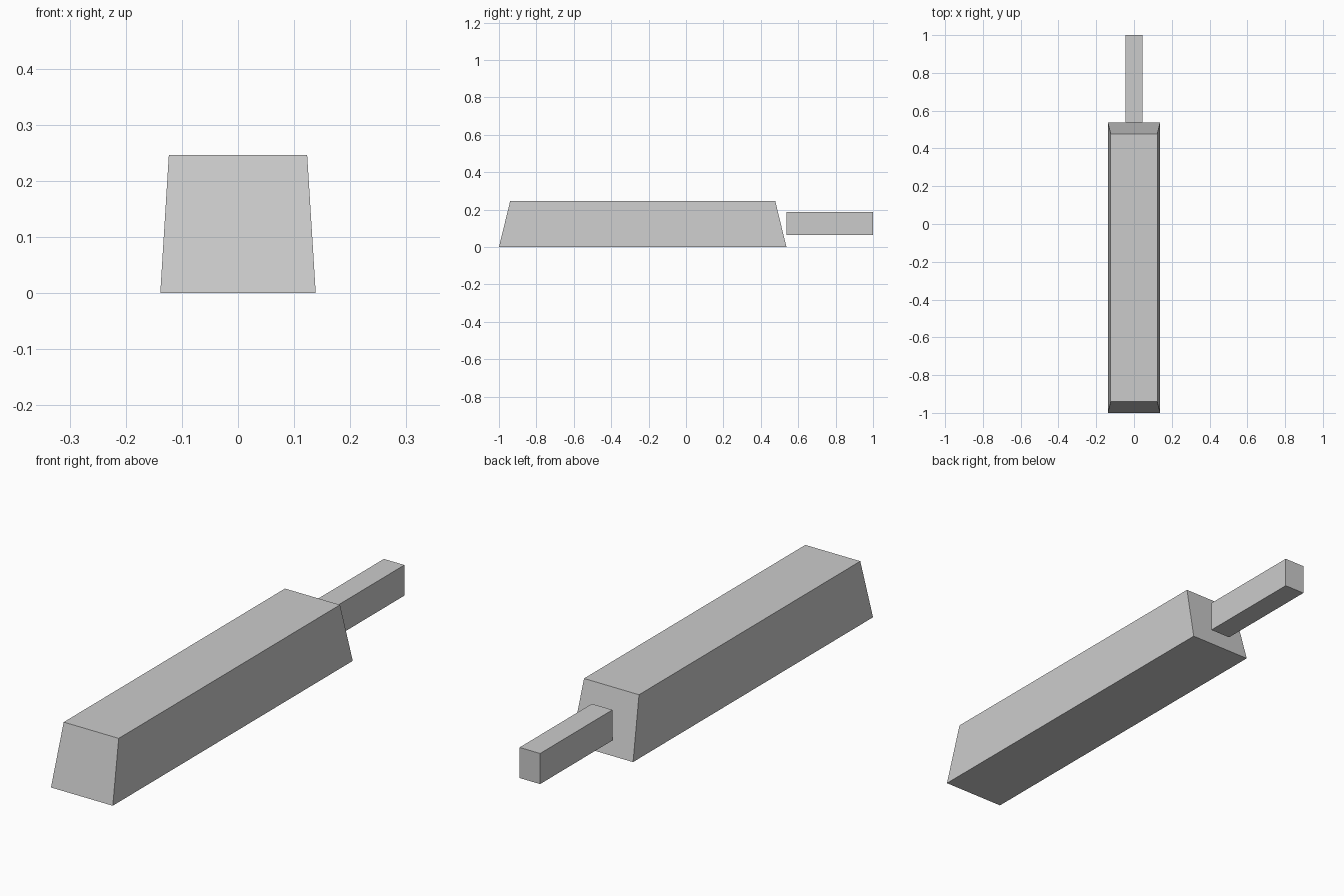
import bpy
import bmesh

cube = bpy.data.objects.get("Cube")
if cube:
    bpy.data.objects.remove(cube, do_unlink=True)

grey = bpy.data.materials.new("plain grey")
grey.use_nodes = True
colour = (0.6, 0.6, 0.6, 1)
grey.diffuse_color = colour
grey.node_tree.nodes["Principled BSDF"].inputs["Base Color"].default_value = colour


def block(name, centre, size, taper=(1, 1)):
    """Flat-sided box whose top face is scaled by taper in x and y."""
    bm = bmesh.new()
    bmesh.ops.create_cube(bm, size=1)
    for v in bm.verts:
        if v.co.z > 0:
            v.co.x *= taper[0]
            v.co.y *= taper[1]
        v.co = [c + s * p for c, s, p in zip(centre, size, v.co)]
    mesh = bpy.data.meshes.new(name)
    bm.to_mesh(mesh)
    bm.free()
    mesh.materials.append(grey)
    obj = bpy.data.objects.new(name, mesh)
    bpy.context.collection.objects.link(obj)
    return obj


# Long body, narrowing towards the top
block("body", (0, -0.2315, 0.123), (0.277, 1.537, 0.246), (0.89, 0.922))

# Slim bar reaching out from the back, level with the body's middle
block("handle", (0, 0.7685, 0.125), (0.092, 0.463, 0.124))
